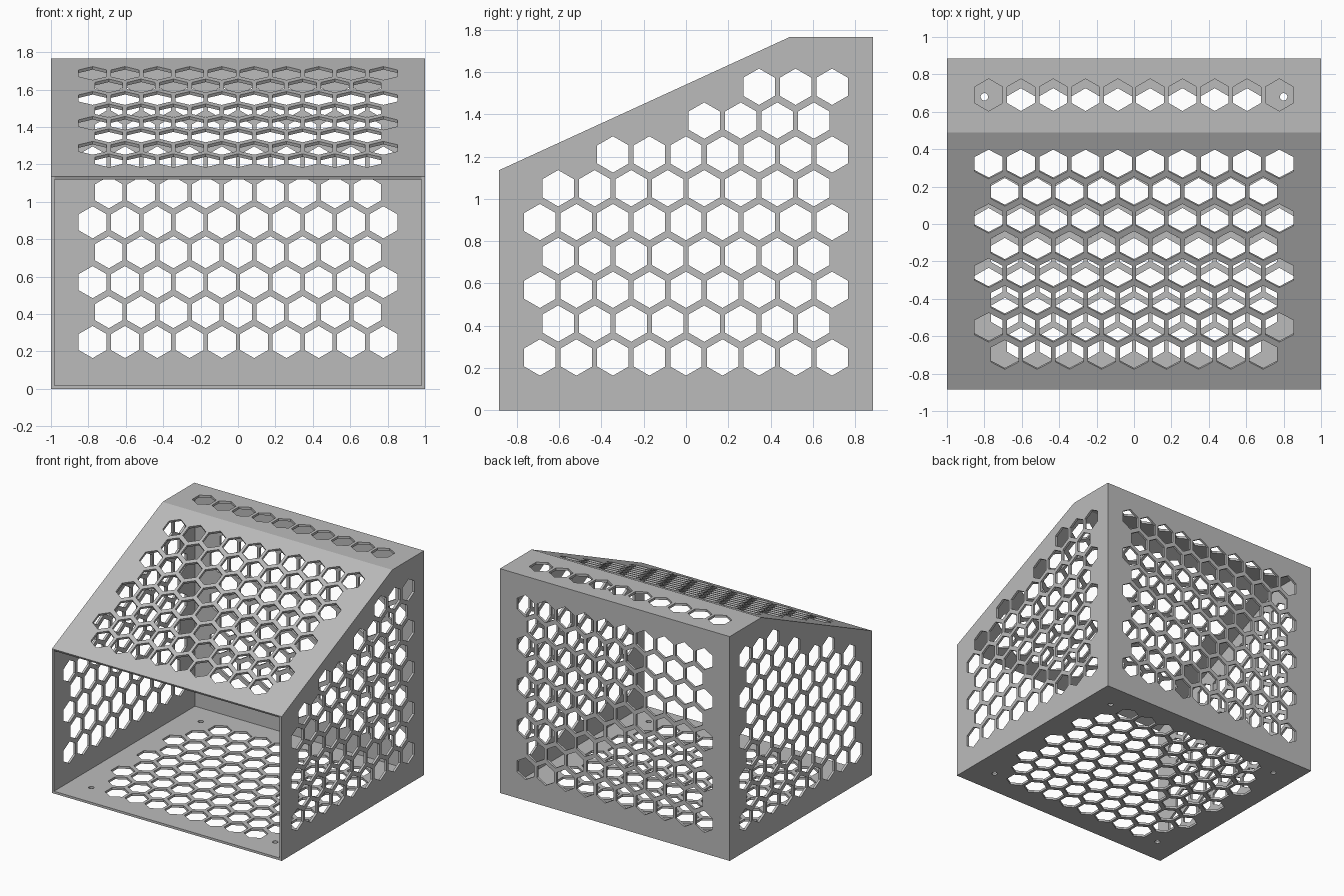
import bpy, bmesh
from math import cos, sin, pi, atan2, hypot
from mathutils import Matrix, Vector

cube = bpy.data.objects.get("Cube")
if cube:
    bpy.data.objects.remove(cube, do_unlink=True)

# Overall sizes
T = 0.018                      # sheet thickness
W, D, H = 1.0, 0.885, 1.765    # half width, half depth, height
FRONT_H, RIDGE_Y = 1.135, 0.49
PITCH, ROW, HEX_R = 0.1727, 0.16, 0.086

grey = bpy.data.materials.new("light grey")
grey.use_nodes = True
color = (0.5, 0.5, 0.5, 1)
grey.diffuse_color = color
grey.node_tree.nodes["Principled BSDF"].inputs["Base Color"].default_value = color


def ring(cx, cy, r, n):
    return [(cx + r * sin(2 * pi * i / n), cy + r * cos(2 * pi * i / n)) for i in range(n)]


def hex_row(count, v, middle=0.0):
    """A centred row of pointy-top hexagons."""
    first = middle - (count - 1) / 2 * PITCH
    return [ring(first + i * PITCH, v, HEX_R, 6) for i in range(count)]


def hex_rows(counts, v, step=ROW):
    return [h for k, c in enumerate(counts) for h in hex_row(c, v + k * step)]


def rect(u0, v0, u1, v1):
    return [(u0, v0), (u1, v0), (u1, v1), (u0, v1)]


def panel(name, outline, holes, u, v, origin):
    """Perforated sheet: a filled flat curve, extruded and turned into a mesh."""
    curve = bpy.data.curves.new(name, 'CURVE')
    curve.dimensions, curve.fill_mode, curve.extrude = '2D', 'BOTH', T / 2
    for loop in [outline] + holes:
        s = curve.splines.new('POLY')
        s.points.add(len(loop) - 1)
        for p, (a, b) in zip(s.points, loop):
            p.co = (a, b, 0, 1)
        s.use_cyclic_u, s.use_smooth = True, False
    temp = bpy.data.objects.new(name + " profile", curve)
    bpy.context.collection.objects.link(temp)
    graph = bpy.context.evaluated_depsgraph_get()
    mesh = bpy.data.meshes.new_from_object(temp.evaluated_get(graph))
    bpy.data.objects.remove(temp, do_unlink=True)

    # Weld the caps to the rims and place the sheet
    u, v = Vector(u), Vector(v)
    place = Matrix((u, v, u.cross(v))).transposed().to_4x4()
    place.translation = origin
    bm = bmesh.new()
    bm.from_mesh(mesh)
    bmesh.ops.remove_doubles(bm, verts=bm.verts, dist=0.0001)
    bmesh.ops.transform(bm, matrix=place, verts=bm.verts)
    bmesh.ops.recalc_face_normals(bm, faces=bm.faces)
    for f in bm.faces:
        f.smooth = False
        f.material_index = 0
    bm.to_mesh(mesh)
    bm.free()
    mesh.materials.clear()
    mesh.materials.append(grey)
    bpy.context.collection.objects.link(bpy.data.objects.new(name, mesh))


X, Y, Z = (1, 0, 0), (0, 1, 0), (0, 0, 1)
inner = W - T

# Side walls with sloping top edge; upper rows shorten towards the back
profile = [(-D, 0), (D, 0), (D, H), (RIDGE_Y, H), (-D, FRONT_H)]
side_holes = hex_rows([9, 8, 9, 8, 9, 8], 0.25)
for k, (count, middle) in enumerate([(7, PITCH), (4, 2 * PITCH), (3, 3 * PITCH)]):
    side_holes += hex_row(count, 0.25 + (6 + k) * ROW, middle)
for name, side in (("left_wall", 1), ("right_wall", -1)):
    panel(name, profile, side_holes, Y, Z, (side * (W - T / 2), 0, 0))

# Back wall
panel("back_wall", rect(-inner, 0, inner, H),
      hex_rows([10, 9] * 4 + [10], 0.25), X, Z, (0, D - T / 2, 0))

# Floor, with corner hexagons left out for four screw holes
screws = [ring(sx * 0.8, sy * 0.68, 0.02, 16) for sx in (-1, 1) for sy in (-1, 1)]
panel("floor", rect(-inner, -D, inner, D - T),
      hex_rows([8, 9, 10, 9, 10, 9, 10, 9, 8], -4 * ROW) + screws, X, Y, (0, 0, T / 2))

# Flat top strip
panel("top_strip", rect(-inner, RIDGE_Y, inner, D - T),
      hex_row(10, 0.69), X, Y, (0, 0, H - T / 2))

# Sloping roof
rise, run = H - FRONT_H, RIDGE_Y + D
tilt = atan2(rise, run)
normal = Vector((0, -sin(tilt), cos(tilt)))
panel("sloping_roof", rect(-inner, 0, inner, hypot(rise, run)),
      hex_rows([10, 9] * 4, 1.325, -ROW), X, (0, cos(tilt), sin(tilt)),
      Vector((0, -D, FRONT_H)) - normal * T / 2)
